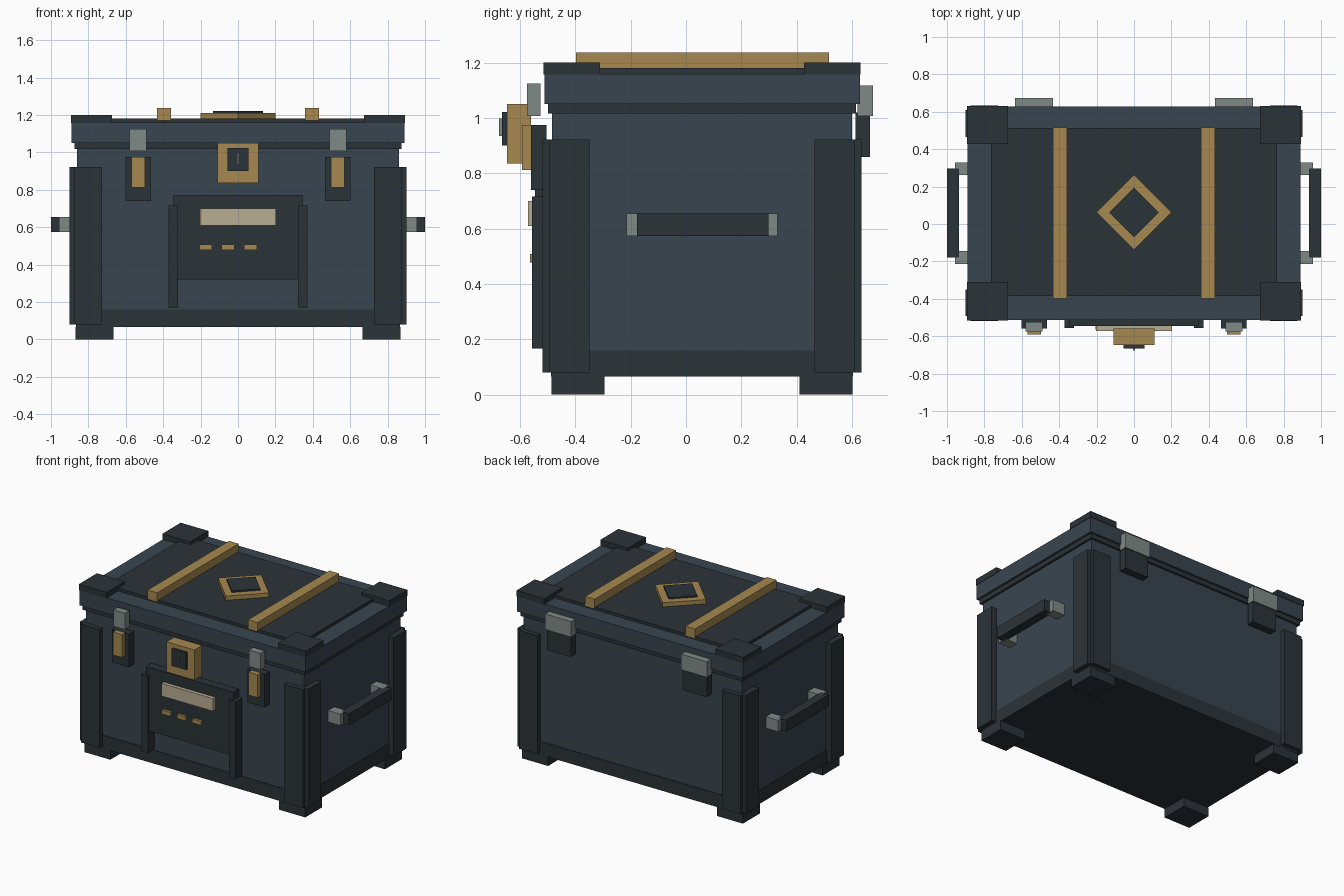
import bpy, math


def material(name, r, g, b):
    m = bpy.data.materials.new(name)
    m.diffuse_color = (r, g, b, 1)
    return m


BLUE = material("slate_blue", 0.040, 0.060, 0.078)
DARK = material("dark_slate", 0.024, 0.033, 0.039)
GOLD = material("brass", 0.38, 0.25, 0.08)
STEEL = material("steel", 0.216, 0.254, 0.238)
CREAM = material("cream", 0.48, 0.42, 0.29)
MID_Y = 0.058  # depth centre of the chest body


def box(name, x, y, z, mat, turn=0):
    """Box from (min, max) ranges, optionally turned about z."""
    bpy.ops.mesh.primitive_cube_add(
        size=1, location=[sum(r) / 2 for r in (x, y, z)], rotation=(0, 0, turn))
    o = bpy.context.object
    o.name = name
    o.scale = [abs(r[1] - r[0]) for r in (x, y, z)]
    o.data.materials.append(mat)
    return o


def pair(name, x, y, z, mat):
    """Box mirrored left and right."""
    for side, s in (("right", 1), ("left", -1)):
        box(f"{name}_{side}", (s * x[0], s * x[1]), y, z, mat)


def corners(name, x, d, z, mat):
    """Box repeated at four corners; d is the distance range from MID_Y."""
    for end, s in (("back", 1), ("front", -1)):
        pair(f"{name}_{end}", x, (MID_Y + s * d[0], MID_Y + s * d[1]), z, mat)


# Body, base band, rim and lid
box("body", (-0.86, 0.86), (-0.484, 0.60), (0.10, 1.02), BLUE)
box("base_band", (-0.865, 0.865), (-0.488, 0.604), (0.065, 0.16), DARK)
box("rim", (-0.875, 0.875), (-0.499, 0.614), (1.017, 1.052), DARK)
box("lid", (-0.89, 0.89), (-0.512, 0.628), (1.05, 1.16), BLUE)
box("lid_panel", (-0.765, 0.765), (-0.385, 0.513), (1.155, 1.18), DARK)

# Corner feet, guards and lid caps
corners("foot", (0.665, 0.87), (0.353, 0.544), (0, 0.067), DARK)
corners("front_guard", (0.727, 0.873), (0.53, 0.576), (0.08, 0.923), DARK)
corners("side_guard", (0.85, 0.90), (0.407, 0.551), (0.08, 0.923), DARK)
corners("lid_cap", (0.675, 0.893), (0.369, 0.573), (1.157, 1.20), DARK)

# Lid straps and diamond
pair("lid_strap", (0.358, 0.433), (-0.398, 0.517), (1.17, 1.237), GOLD)
for name, r, z, mat in (("diamond", 0.2, (1.175, 1.21), GOLD),
                        ("diamond_inset", 0.133, (1.20, 1.221), DARK)):
    h = r / math.sqrt(2)
    box(name, (-h, h), (0.062 - h, 0.062 + h), z, mat, math.pi / 4)

# Front latches
pair("latch_plate", (0.466, 0.602), (-0.56, -0.505), (0.74, 0.975), DARK)
pair("latch_lever", (0.498, 0.57), (-0.592, -0.55), (0.812, 0.975), GOLD)
pair("latch_catch", (0.489, 0.579), (-0.575, -0.525), (1.007, 1.124), STEEL)

# Centre lock
box("lock_case", (-0.11, 0.11), (-0.647, -0.56), (0.835, 1.05), GOLD)
box("lock_face", (-0.057, 0.057), (-0.665, -0.64), (0.90, 1.022), DARK)
box("keyhole", (-0.005, 0.005), (-0.675, -0.66), (0.935, 0.998), STEEL)

# Front panel with side rails, label and small tabs
box("front_panel", (-0.345, 0.345), (-0.545, -0.484), (0.32, 0.773), DARK)
pair("panel_rail", (0.32, 0.372), (-0.557, -0.484), (0.167, 0.716), DARK)
box("label_plate", (-0.203, 0.203), (-0.571, -0.54), (0.61, 0.70), CREAM)
for i in range(3):
    x = -0.173 + 0.12 * i
    box(f"panel_tab_{i + 1}", (x - 0.034, x + 0.034), (-0.563, -0.54),
        (0.478, 0.508), GOLD)

# Side handles
pair("handle_grip", (0.936, 1.0), (-0.178, 0.298), (0.573, 0.655), DARK)
pair("handle_mount_front", (0.86, 0.957), (-0.215, -0.145), (0.573, 0.655), STEEL)
pair("handle_mount_back", (0.86, 0.957), (0.262, 0.33), (0.573, 0.655), STEEL)

# Rear hinges
pair("hinge_upper", (0.433, 0.637), (0.62, 0.675), (1.007, 1.118), STEEL)
pair("hinge_lower", (0.44, 0.63), (0.612, 0.665), (0.86, 1.02), DARK)
